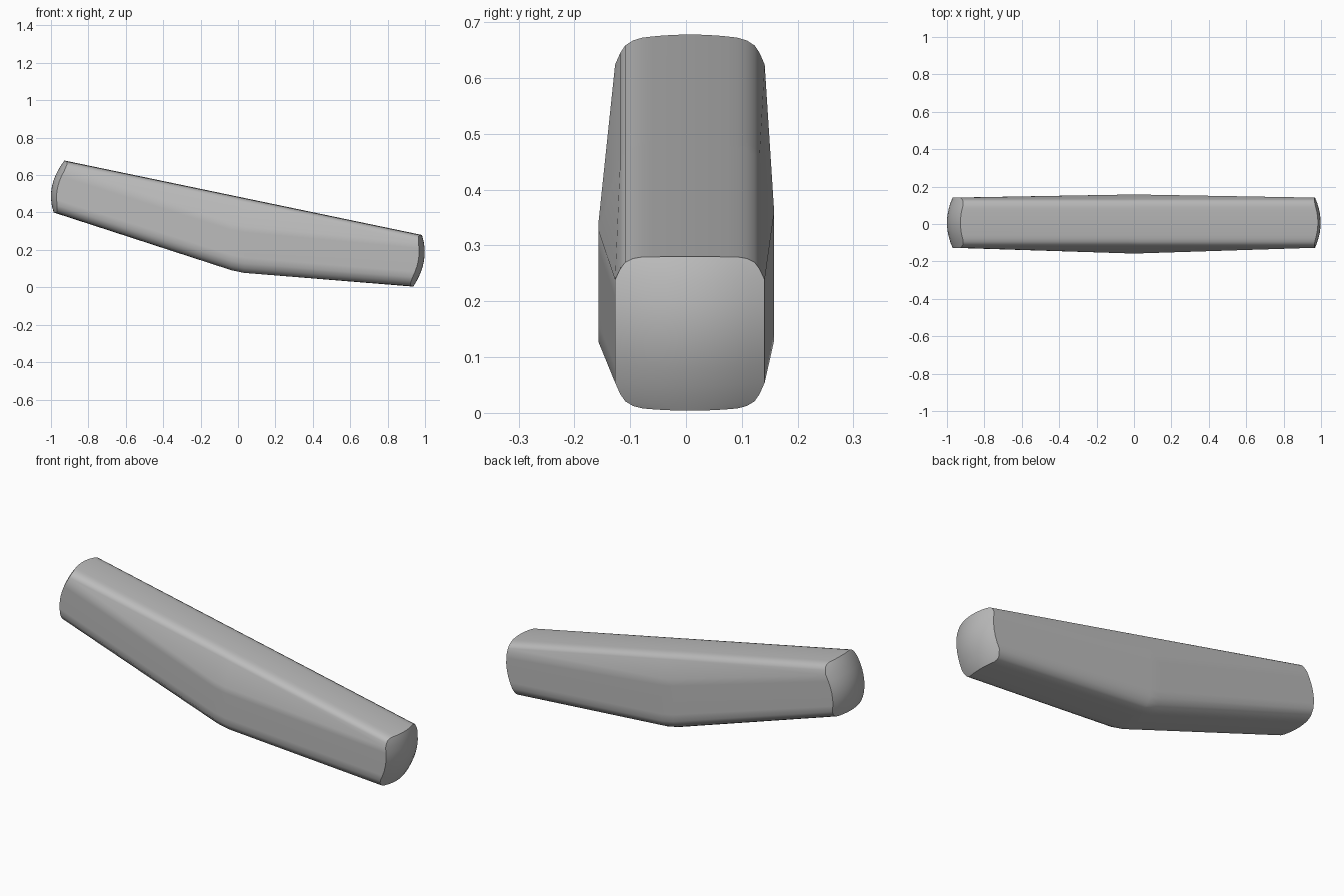
import bpy, bmesh
from mathutils import Vector

cube = bpy.data.objects.get("Cube")
if cube:
    bpy.data.objects.remove(cube, do_unlink=True)

grey = bpy.data.materials.new("plain grey")
grey.use_nodes = True
GREY = (0.5, 0.5, 0.5, 1)
grey.diffuse_color = GREY
grey.node_tree.nodes["Principled BSDF"].inputs["Base Color"].default_value = GREY

# Cross-section levels: half width and height inset, from the flat edge to the side
CORNER = [(0.085, 0.0), (0.102, 0.004), (0.116, 0.012), (0.125, 0.025), (0.134, 0.045)]
SIDE = 6          # steps up the straight side
COLS = 10         # steps across the width
SHIFT = 0.007     # the ends sit slightly behind the centre
BULGE = 0.03


def quad(points, t):
    """Parabola through three (t, x) points."""
    total = 0
    for i, (ti, xi) in enumerate(points):
        for j, (tj, _) in enumerate(points):
            if i != j:
                xi *= (t - tj) / (ti - tj)
        total += xi
    return total


def levels(low, high):
    """Half width and height of each row from bottom to top."""
    rows = [(w, low + d) for w, d in CORNER]
    a, w = CORNER[-1][1], CORNER[-1][0]
    for k in range(1, SIDE):
        rows.append((w, low + a + (high - low - 2 * a) * k / SIDE))
    return rows + [(w, high - d) for w, d in reversed(CORNER)]


def end_grid(low, high, curve, sign, slope_low, slope_high):
    """Domed end face as rows of points."""
    grid = []
    for w, z in levels(low, high):
        t = (z - low) / (high - low)
        row = []
        for i in range(COLS + 1):
            u = 2 * i / COLS - 1
            dx = -sign * BULGE * (u * w / CORNER[-1][0]) ** 2
            slope = slope_low + (slope_high - slope_low) * t
            crown = (0.003 * (1 - u * u) - 0.003) * (2 * t - 1)
            row.append(Vector((quad(curve, t) + dx, u * w + SHIFT, z + slope * dx + crown)))
        grid.append(row)
    return grid


def rim(grid):
    """Outline loop of a grid."""
    left = [r[0] for r in grid[1:-1]]
    right = [r[-1] for r in grid[1:-1]]
    return grid[0] + right + grid[-1][::-1] + left[::-1]


def middle_grid(a, b):
    """Wider waist section where the underside bends."""
    grid = []
    n, first = len(a), len(CORNER) - 1
    last = n - 1 - first
    for j in range(n):
        row = []
        for i in range(COLS + 1):
            u = 2 * i / COLS - 1
            pa, pb = a[j][i], b[j][i]
            p = pa.lerp(pb, -pa.x / (pb.x - pa.x))
            if j < first:
                w, d = CORNER[j]
                p = Vector((0, u * w * 1.1, 0.08 + d))
            elif j <= last:
                crease = 0.345 + 0.015 * u
                p = Vector((0, u * 0.158, 0.13 + (crease - 0.13) * (j - first) / SIDE))
            row.append(p)
        grid.append(row)
    return grid


right_end = end_grid(0.004, 0.28, [(0, 0.937), (0.72, 0.998), (1, 0.983)], 1, -0.085, -0.21)
left_end = end_grid(0.40, 0.678, [(0, -0.985), (0.36, -1.0), (1, -0.928)], -1, -0.32, -0.21)
waist = middle_grid(left_end, right_end)

bm = bmesh.new()
caps = [[[bm.verts.new(p) for p in row] for row in g] for g in (left_end, right_end)]

# Domed end faces
for cap in caps:
    for r0, r1 in zip(cap, cap[1:]):
        for i in range(COLS):
            bm.faces.new((r0[i], r0[i + 1], r1[i + 1], r1[i]))

# Long body, with a narrow softened band at the bend
mid = rim(waist)
bands = []
for end in (left_end, right_end):
    bands.append([bm.verts.new(m.lerp(e, 0.035)) for m, e in zip(mid, rim(end))])
loops = [rim(caps[0]), bands[0], bands[1], rim(caps[1])]
for l0, l1 in zip(loops, loops[1:]):
    for i in range(len(l0)):
        k = (i + 1) % len(l0)
        bm.faces.new((l0[i], l0[k], l1[k], l1[i]))

bmesh.ops.recalc_face_normals(bm, faces=bm.faces)
mesh = bpy.data.meshes.new("bent_bar")
bm.to_mesh(mesh)
bm.free()
mesh.materials.append(grey)
bar = bpy.data.objects.new("bent_bar", mesh)
bpy.context.collection.objects.link(bar)

# Smooth sides with crisp end rims
bpy.context.view_layer.objects.active = bar
bar.select_set(True)
bpy.ops.object.shade_smooth_by_angle(angle=0.7)
bar.modifiers.new("weighted_normals", 'WEIGHTED_NORMAL').keep_sharp = True
